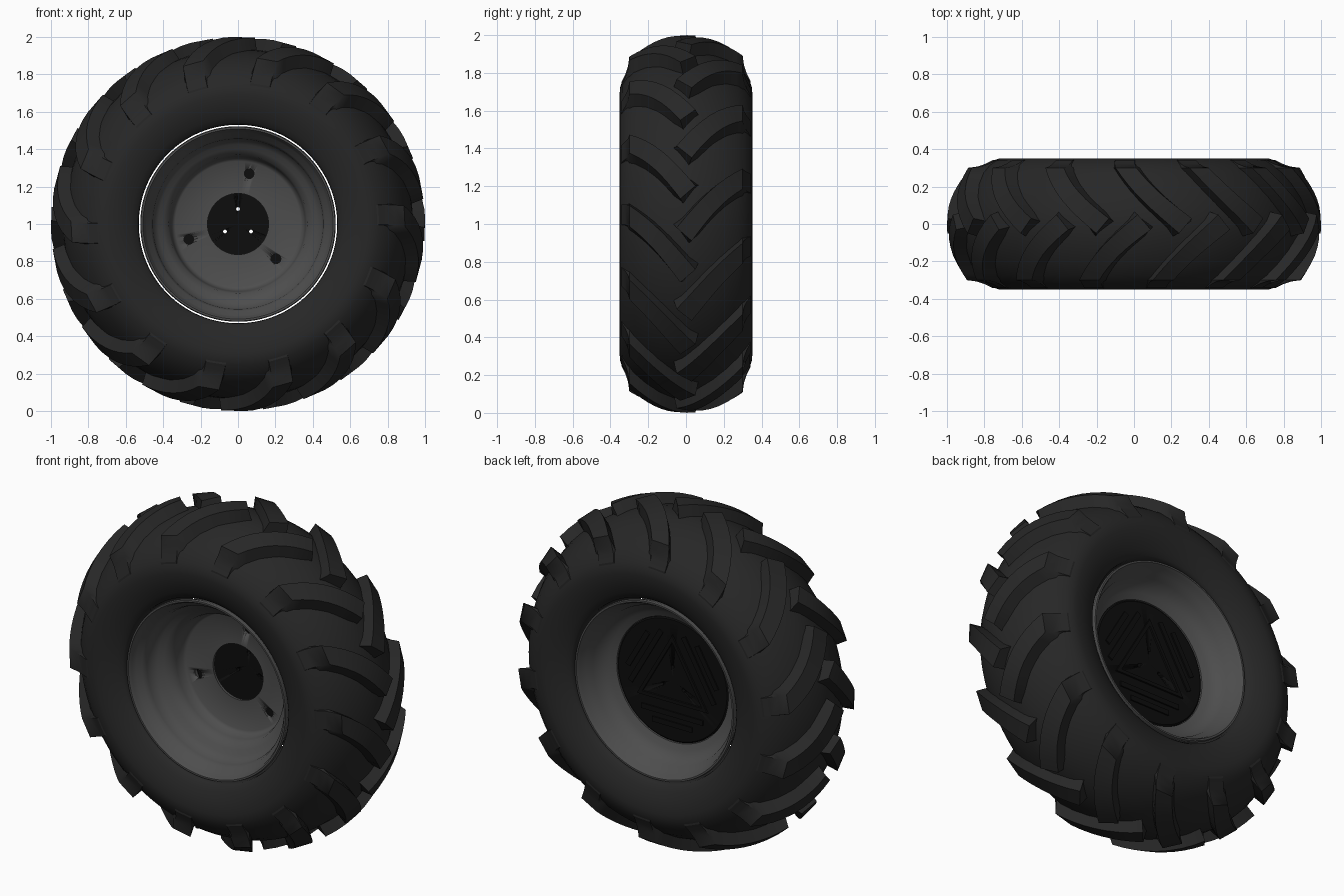
import bpy, bmesh
from math import sin, cos, pi, radians
from mathutils import Matrix, Vector

if "Cube" in bpy.data.objects:
    bpy.data.objects.remove(bpy.data.objects["Cube"])

LUGS = 14
STEP = 2 * pi / LUGS


def material(name, v):
    m = bpy.data.materials.new(name)
    m.diffuse_color = (v, v, v, 1)
    m.use_nodes = True
    m.node_tree.nodes["Principled BSDF"].inputs["Base Color"].default_value = m.diffuse_color
    return m


def polar(r, y, a):
    # wheel axis runs along y through z = 1, angle is clockwise from the top
    return Vector((r * sin(a), y, 1 + r * cos(a)))


def finish(name, bm, mat=None, angle=30):
    bmesh.ops.recalc_face_normals(bm, faces=bm.faces)
    me = bpy.data.meshes.new(name)
    bm.to_mesh(me)
    bm.free()
    for p in me.polygons:
        p.use_smooth = True
    me.set_sharp_from_angle(angle=radians(angle))
    if mat:
        me.materials.append(mat)
    ob = bpy.data.objects.new(name, me)
    bpy.context.collection.objects.link(ob)
    return ob


def lathe(name, profile, mat, segs=112, angle=30):
    # closed (r, y) profile turned around the axle
    bm = bmesh.new()
    rings = [[bm.verts.new(polar(r, y, 2 * pi * i / segs)) for r, y in profile]
             for i in range(segs)]
    n = len(profile)
    for i in range(segs):
        a, b = rings[i], rings[(i + 1) % segs]
        for j in range(n):
            k = (j + 1) % n
            if profile[j][0] + profile[k][0] > 0:
                bm.faces.new((a[j], a[k], b[k], b[j]))
    bmesh.ops.remove_doubles(bm, verts=bm.verts, dist=1e-5)
    return finish(name, bm, mat, angle)


def drill(target, name, radius, ring, start):
    # three round holes spaced evenly on a circle
    bm = bmesh.new()
    for i in range(3):
        m = Matrix.Translation(polar(ring, 0.06, start + i * 2 * pi / 3)) @ Matrix.Rotation(pi / 2, 4, 'X')
        bmesh.ops.create_cone(bm, cap_ends=True, segments=24, radius1=radius,
                              radius2=radius, depth=0.3, matrix=m)
    cutter = finish(name, bm)
    cutter.hide_render = True
    cutter.display_type = 'WIRE'
    mod = target.modifiers.new("holes", 'BOOLEAN')
    mod.operation = 'DIFFERENCE'
    mod.object = cutter


rubber = material("rubber", 0.02)
steel = material("dark_steel", 0.075)
black = material("black_plastic", 0.004)

# tyre carcass: half profile mirrored across the middle
half = [(0.53, 0.27), (0.532, 0.29), (0.542, 0.302), (0.57, 0.318), (0.61, 0.335),
        (0.65, 0.346), (0.69, 0.351), (0.72, 0.35), (0.755, 0.338), (0.795, 0.312),
        (0.835, 0.275), (0.875, 0.215), (0.91, 0.14), (0.93, 0.06)]
lathe("tyre_carcass", half + [(0.935, 0)] + [(r, -y) for r, y in reversed(half)], rubber, angle=40)


# tread lugs: two staggered rows meeting in a chevron
def add_lug(bm, side, tip):
    rows = [(-0.342, 0.755, -0.36, -0.342, -0.22), (-0.322, 0.795, -0.355, -0.322, -0.22),
            (-0.307, 0.84, -0.345, -0.307, -0.215)]
    rows = [(y0, r, a0, y1, a1) for y0, r, a0, y1, a1 in rows]
    for i in range(9):
        s = i / 8
        bend = 0.02 * sin(pi * s)
        rows.append((-0.3 + 0.35 * s, None, -0.335 + 0.355 * s - bend,
                     -0.3 + 0.27 * s, -0.21 + 0.30 * s - bend))
    grid = []
    for k, (y0, r, a0, y1, a1) in enumerate(rows):
        r0 = r or 1 - 1.2 * y0 * y0
        r1 = r or 1 - 1.2 * y1 * y1
        f = 0.025
        e = 0.02 if k == len(rows) - 1 else 0
        pts = [(r0 - 0.09, y0 + e, a0 - f), (r0, y0, a0), (r1, y1, a1), (r1 - 0.09, y1 + e, a1 + f)]
        grid.append([bm.verts.new(polar(q, -side * y, tip + a)) for q, y, a in pts])
    for a, b in zip(grid, grid[1:]):
        for j in range(4):
            k = (j + 1) % 4
            bm.faces.new((a[j], a[k], b[k], b[j]))
    bm.faces.new(grid[0])
    bm.faces.new(grid[-1])


for side, name, phase in ((-1, "back_row_lugs", 0.5), (1, "front_row_lugs", 0.0)):
    bm = bmesh.new()
    for i in range(LUGS):
        # side 1 mirrors the lug so that each row hugs its own shoulder
        add_lug(bm, -side, (i + (0.0 if side == 1 else phase)) * STEP)
    finish(name, bm, rubber, 25)

# steel rim: barrel with rolled lips and a centre disc
rim = lathe("wheel_rim", [
    (0.522, -0.285), (0.518, -0.297), (0.508, -0.297), (0.498, -0.28), (0.49, -0.25),
    (0.465, -0.232), (0.455, -0.2), (0.45, -0.16), (0.425, -0.14), (0.40, -0.12),
    (0.37, -0.10), (0.36, -0.06), (0.352, -0.012), (0.335, 0), (0.163, 0), (0.163, 0.015),
    (0.34, 0.015), (0.365, 0.03), (0.365, 0.125), (0.40, 0.14), (0.45, 0.17), (0.46, 0.21),
    (0.485, 0.24), (0.498, 0.28), (0.508, 0.297), (0.518, 0.297), (0.522, 0.285),
    (0.51, 0.25), (0.475, 0.2), (0.465, 0.16), (0.42, 0.1), (0.385, 0.03), (0.385, -0.06),
    (0.43, -0.115), (0.465, -0.16), (0.475, -0.2), (0.51, -0.25)], steel, angle=50)
drill(rim, "bolt_hole_cutter", 0.026, 0.275, radians(12.5))

# black cover plate behind the disc
cap = lathe("cover_plate", [(0, 0.10), (0.355, 0.10), (0.362, 0.105), (0.362, 0.118),
                            (0.354, 0.124), (0, 0.124)], black)
drill(cap, "screw_hole_cutter", 0.01, 0.08, 0)

# plain stiffening ribs on the cover plate
lathe("cover_triangle_rib", [(0.27, 0.12), (0.265, 0.132), (0.225, 0.132), (0.22, 0.12)], black, segs=3)
bm = bmesh.new()
for i in range(3):
    turn = Matrix.Translation((0, 0, 1)) @ Matrix.Rotation(pi + i * 2 * pi / 3, 4, 'Y')
    for d, w in ((0.2, 0.4), (0.26, 0.26)):
        bmesh.ops.create_cube(bm, size=1, matrix=turn @ Matrix.Translation((0, 0.126, d))
                              @ Matrix.Diagonal((w, 0.012, 0.03, 1)))
finish("cover_bar_ribs", bm, black)
